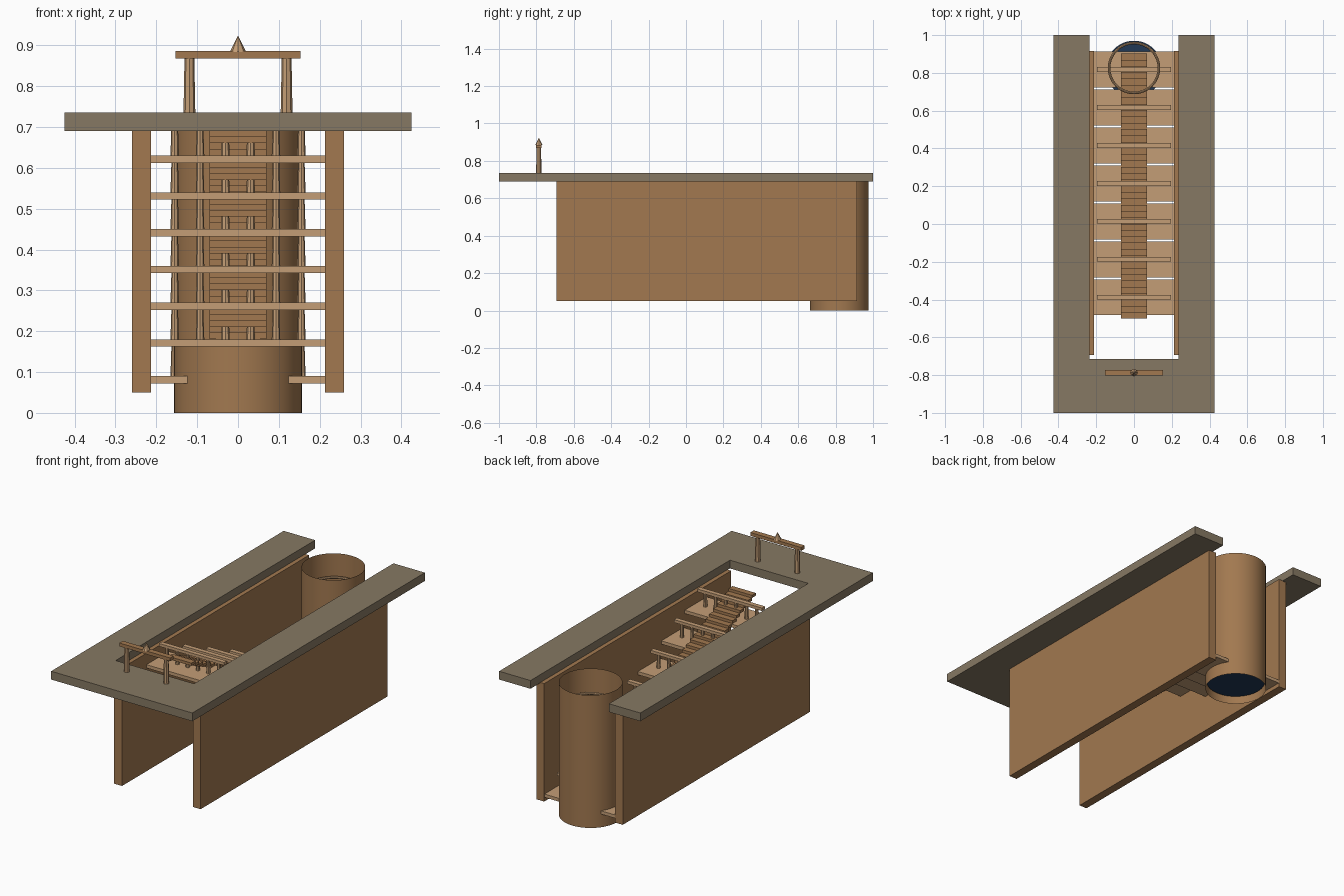
import bpy, math

if "Cube" in bpy.data.objects:
    bpy.data.objects.remove(bpy.data.objects["Cube"])

def mat(name, rgb):
    m = bpy.data.materials.new(name)
    m.diffuse_color = (*rgb, 1)
    m.use_nodes = True
    m.node_tree.nodes["Principled BSDF"].inputs["Base Color"].default_value = m.diffuse_color
    return m

TAN = mat("light_sandstone", (0.55, 0.34, 0.18))
BROWN = mat("sandstone", (0.36, 0.19, 0.08))
EARTH = mat("earth", (0.24, 0.19, 0.125))
WATER = mat("water", (0.015, 0.04, 0.09))

def finish(name, m):
    o = bpy.context.object
    o.name = name
    o.data.materials.append(m)
    return o

def box(name, x0, x1, y0, y1, z0, z1, m):
    bpy.ops.mesh.primitive_cube_add(size=1, location=((x0+x1)/2, (y0+y1)/2, (z0+z1)/2))
    o = finish(name, m)
    o.scale = (x1-x0, y1-y0, z1-z0)
    bpy.ops.object.transform_apply(location=False, rotation=False, scale=True)
    return o

def post(name, x, y, z0, z1, r0, r1, m, sides=8):
    bpy.ops.mesh.primitive_cone_add(vertices=sides, radius1=r0, radius2=r1,
                                    depth=z1-z0, location=(x, y, (z0+z1)/2))
    return finish(name, m)

# U-shaped ground slab, open at the back
outline = [(-.425, -1), (.425, -1), (.425, 1), (.236, 1),
           (.236, -.715), (-.236, -.715), (-.236, 1), (-.425, 1)]
n = len(outline)
verts = [(x, y, z) for z in (.69, .735) for x, y in outline]
quads = [(0, 1, 4, 5), (1, 2, 3, 4), (0, 5, 6, 7)]
faces = [tuple(reversed(q)) for q in quads] + [tuple(i + n for i in q) for q in quads]
faces += [(i, (i+1) % n, (i+1) % n + n, i + n) for i in range(n)]
me = bpy.data.meshes.new("ground")
me.from_pydata(verts, [], faces)
me.materials.append(EARTH)
bpy.context.collection.objects.link(bpy.data.objects.new("ground", me))

# Retaining walls
for side, s in (("left", -1), ("right", 1)):
    a, b = sorted((s*.213, s*.26))
    box(side + "_wall", a, b, -.693, .915, .05, .692, BROWN)

# Landings with six pillars and a beam each
for i in range(7):
    y, z = -.388 + .201*i, .621 - .09*i
    box(f"landing_{i}", -.213, .213, y-.095, y+.095, z-.009, z+.009, TAN)
    for k in range(6):
        post(f"pillar_{i}_{k}", (k-2.5)*.062, y, z+.009, z+.084, .0105, .008, TAN)
    box(f"beam_{i}", -.195, .195, y-.0125, y+.0125, z+.082, z+.098, TAN)

# Continuous stair of thin treads
for k in range(42):
    y, z = -.5 + .0334*k, .713 - .015*k
    box(f"step_{k}", -.07, .07, y, y+.0334, z-.0075, z+.0075, BROWN)

# Round well shaft: thin open tube with inner rings and water
bpy.ops.mesh.primitive_cylinder_add(vertices=48, radius=.157, depth=.722,
                                    end_fill_type='NOTHING', location=(0, .82, .361))
finish("well_shaft", BROWN)
bpy.ops.object.shade_smooth_by_angle()
for i in range(4):
    bpy.ops.mesh.primitive_torus_add(location=(0, .826, .6 - .145*i), major_radius=.132,
                                     minor_radius=.007, major_segments=40, minor_segments=8)
    finish(f"shaft_ring_{i}", TAN)
    bpy.ops.object.shade_smooth_by_angle()
bpy.ops.mesh.primitive_circle_add(vertices=48, radius=.15, fill_type='NGON', location=(0, .82, .04))
finish("water", WATER)

# Entrance gate with finial
for side, x in (("left", -.119), ("right", .119)):
    post(side + "_gate_post", x, -.787, .735, .87, .0145, .012, TAN)
box("gate_lintel", -.153, .153, -.802, -.772, .868, .886, BROWN)
post("gate_finial", 0, -.787, .884, .924, .02, 0, TAN)
